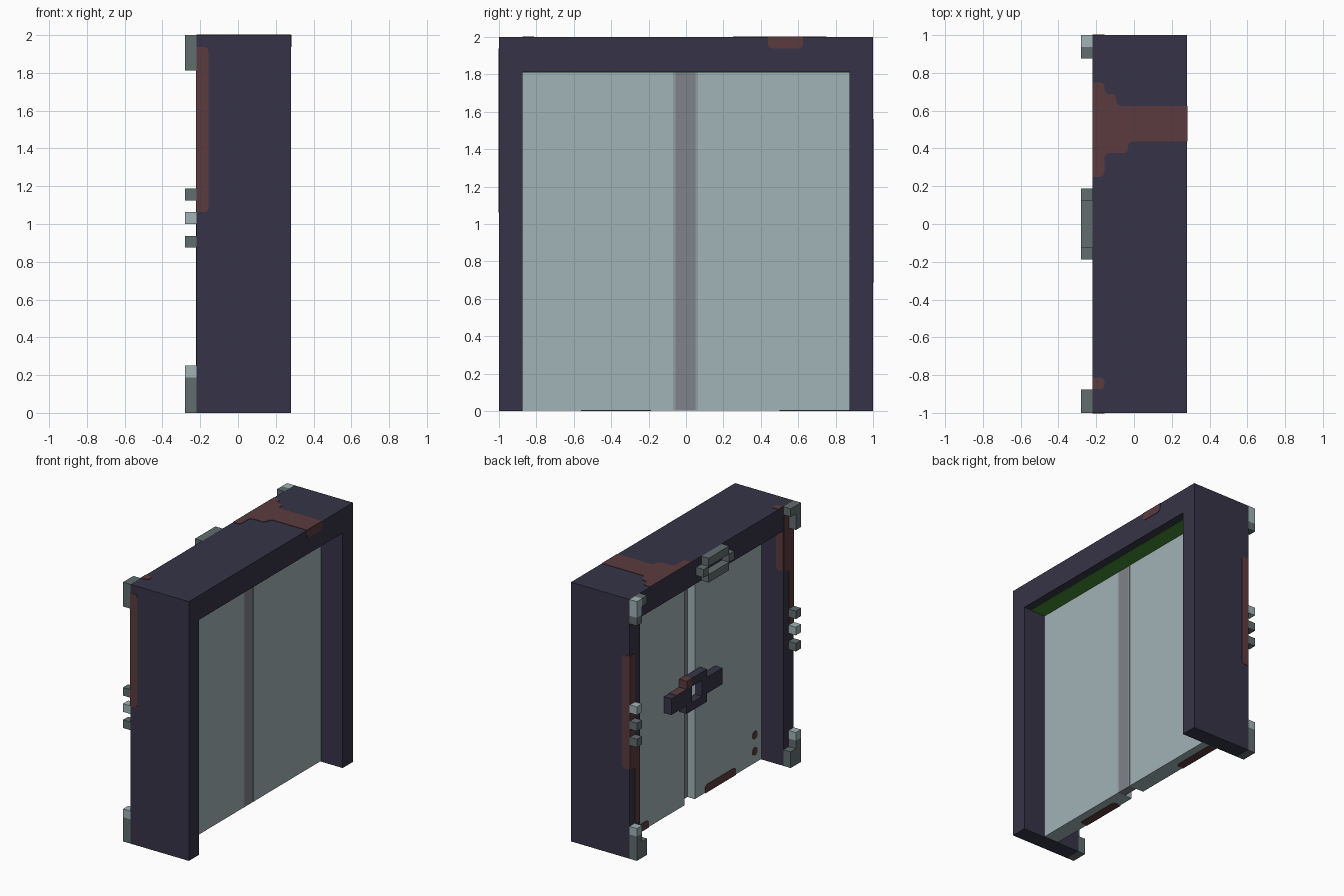
import bpy, bmesh, math
from mathutils import Vector

cube = bpy.data.objects.get("Cube")
if cube:
    bpy.data.objects.remove(cube)

U = 0.0625                      # one block of the design grid
X0, X1 = -0.21875, 0.28125      # frame depth
DX0, DX1 = -0.03125, 0.09375    # door depth
T = 0.003                       # plate thickness


def material(name, rgb):
    lin = [((c / 255 + 0.055) / 1.055) ** 2.4 for c in rgb] + [1]
    m = bpy.data.materials.new(name)
    m.use_nodes = True
    m.diffuse_color = lin
    m.node_tree.nodes["Principled BSDF"].inputs["Base Color"].default_value = lin
    return m


NAVY = material("dark navy metal", (54, 52, 71))
STEEL = material("pale steel", (161, 179, 182))
GREY = material("dark steel", (98, 109, 110))
SEAM = material("seam grey", (127, 132, 138))
EDGE = material("seam edge grey", (146, 158, 162))
RUST = material("rust", (91, 59, 62))
GREEN = material("green light", (66, 142, 52))


def finish(name, bm, mat):
    bmesh.ops.recalc_face_normals(bm, faces=bm.faces)
    me = bpy.data.meshes.new(name)
    bm.to_mesh(me)
    bm.free()
    me.materials.append(mat)
    ob = bpy.data.objects.new(name, me)
    bpy.context.collection.objects.link(ob)
    return ob


def boxes(name, mat, *spans):
    """One object from boxes given as (x0, x1, y0, y1, z0, z1)."""
    bm = bmesh.new()
    for x0, x1, y0, y1, z0, z1 in spans:
        made = bmesh.ops.create_cube(bm, size=1)["verts"]
        for v in made:
            v.co = Vector(((x0 + x1) / 2 + v.co.x * (x1 - x0),
                           (y0 + y1) / 2 + v.co.y * (y1 - y0),
                           (z0 + z1) / 2 + v.co.z * (z1 - z0)))
    return finish(name, bm, mat)


def prism(name, mat, axis, lo, hi, pts, rounding=0):
    """Extrude an outline along an axis, rounding corners away from frame edges."""
    bm = bmesh.new()
    verts = []
    for p in pts:
        co = list(p)
        co.insert(axis, lo)
        verts.append(bm.verts.new(co))
    bm.faces.new(verts)
    if rounding:
        limits = ((X0, X1), (-1, 1, -0.875, 0.875), (0.001, 2, 1.8125))
        free = [v for v in verts if not any(
            abs(v.co[i] - e) < 1e-4 for i in range(3) if i != axis for e in limits[i])]
        if free:
            bmesh.ops.bevel(bm, geom=free, offset=rounding, segments=3,
                            profile=0.5, affect='VERTICES')
    out = bmesh.ops.extrude_face_region(bm, geom=bm.faces[:])["geom"]
    for v in out:
        if isinstance(v, bmesh.types.BMVert):
            v.co[axis] = hi
    return finish(name, bm, mat)


def rect(a0, a1, b0, b1):
    return [(a0, b0), (a1, b0), (a1, b1), (a0, b1)]


def rust(name, axis, lo, pts, out=1, rounding=0.025):
    prism("rust_" + name, RUST, axis, lo, lo + T * out, pts, rounding)


# Door frame: one U-shaped outline
prism("door_frame", NAVY, 0, X0, X1,
      [(-1, 0), (-0.875, 0), (-0.875, 1.8125), (0.875, 1.8125),
       (0.875, 0), (1, 0), (1, 2), (-1, 2)])

# Door leaves and the seam strip between them
for side, s in (("left", 1), ("right", -1)):
    y0, y1 = sorted((s * U, s * 0.875))
    boxes(side + "_door_leaf", STEEL, (DX0, DX1, y0, y1, 0.004, 1.8125))
boxes("door_seam", SEAM, (DX0 + U, DX1, -U, U, 0.004, 1.8125))
boxes("seam_edges", EDGE, *[(DX1, DX1 + 0.001, y - 0.007, y + 0.007, 0.004, 1.8125)
                            for y in (-0.062, 0.058)])

# Green light strips under the lintel
boxes("lintel_lights", GREEN,
      (DX1, DX1 + 2 * U, -0.875, 0.875, 1.8125 - T, 1.8125),
      (DX0 - 2 * U, DX0, -0.875, 0.875, 1.8125 - T, 1.8125))

# Latch: square ring with a bar to each side
hx0, hx1 = DX0 - U, DX0
boxes("latch", NAVY,
      (hx0, hx1, -0.125, 0.125, 0.9375, 1.0), (hx0, hx1, -0.125, 0.125, 0.75, 0.8125),
      (hx0, hx1, 0.0625, 0.125, 0.8125, 0.9375), (hx0, hx1, -0.125, -0.0625, 0.8125, 0.9375),
      (hx0, hx1, 0.125, 0.3125, 0.8125, 0.9375), (hx0, hx1, -0.3125, -0.125, 0.8125, 0.9375))
boxes("rust_latch", RUST,
      (hx0 - T, hx1, 0.0625, 0.125 + T, 0.9375 + T, 1.0 + T),
      (hx0, hx1, 0.125, 0.25, 0.9375, 0.9375 + T))

# Raised trim on the latch side of the frame
bx0, bx1 = X0 - U, X0
boxes("lintel_bracket", GREY,
      (bx0, bx1, -0.125, 0.125, 1.9375, 2), (bx0, bx1, -0.125, 0.125, 1.8125, 1.875),
      (bx0, bx1, 0.125, 0.1875, 1.875, 1.9375), (bx0, bx1, -0.1875, -0.125, 1.875, 1.9375))

for side, s in (("left", 1), ("right", -1)):
    oy = sorted((s * 0.9375, s * 1.0))       # outer column
    iy = sorted((s * 0.875, s * 0.9375))     # inner arm
    boxes(side + "_top_corner", STEEL if s > 0 else GREY, (bx0, bx1, *oy, 1.875, 2))
    boxes(side + "_top_corner_arm", GREY,
          (bx0, bx1, *oy, 1.8125, 1.875), (bx0, bx1, *iy, 1.9375, 2))
    boxes(side + "_foot_cap", STEEL, (bx0, bx1, *oy, 0.1875, 0.25))
    boxes(side + "_foot", GREY,
          (bx0, bx1, *oy, 0, 0.1875), (bx0, bx1, *iy, 0, 0.125))
    for i, z in enumerate((1.125, 1.0, 0.875)):
        pale = i == (0 if s > 0 else 1)
        boxes(f"{side}_stud_{i + 1}", STEEL if pale else GREY, (bx0, bx1, *oy, z, z + U))

# Rust on the top of the lintel, running over its far edge
XA, XB, XC = X0 + U, X0 + 2 * U, X0 + 3 * U
rust("lintel_top", 2, 2,
     [(X0, 0.25), (XA, 0.25), (XA, 0.375), (XC, 0.375), (XC, 0.4375), (X1, 0.4375),
      (X1, 0.625), (XB, 0.625), (XB, 0.6875), (XA, 0.6875), (XA, 0.75), (X0, 0.75)])
rust("lintel_lip", 0, X1, rect(0.4375, 0.625, 1.9375, 2))
rust("lintel_corner", 2, 2, rect(X0, XA, -0.875 + 0.001, -0.8125))

# Rust on the posts
rust("right_post_side", 1, -1, rect(X0, XA, 1.0625, 1.9375), -1)
rust("right_post_face", 0, X0,
     [(-1, 1.0625), (-0.9375, 1.0625), (-0.9375, 1.5), (-0.875, 1.5),
      (-0.875, 1.9375), (-1, 1.9375)], -1)
rust("right_post_inside", 1, -0.875, rect(X0, XA, 1.5, 1.8125))
rust("left_post_side", 1, 1, rect(X0, XA, 0.6875, 1.5625))
rust("left_post_face", 0, X0,
     [(0.875, 0.25), (0.9375, 0.25), (0.9375, 0.6875), (1, 0.6875),
      (1, 1.5625), (0.9375, 1.5625), (0.9375, 0.9), (0.875, 0.9)], -1)

# Rust on the doors: bottom patches, their undersides and two spots
for name, y0, y1 in (("right_leaf", -0.5625, -0.1875), ("left_leaf", 0.5, 0.875)):
    rust(name + "_bottom", 0, DX0, rect(y0, y1, 0.001, U), -1)
    rust(name + "_underside", 2, 0.001, rect(DX0, DX0 + U, y0, y1))
for i, z in enumerate((0.1875, 0.0625)):
    rust(f"spot_{i + 1}", 0, DX0, rect(-0.825, -0.765, z, z + U), -1, 0.028)
